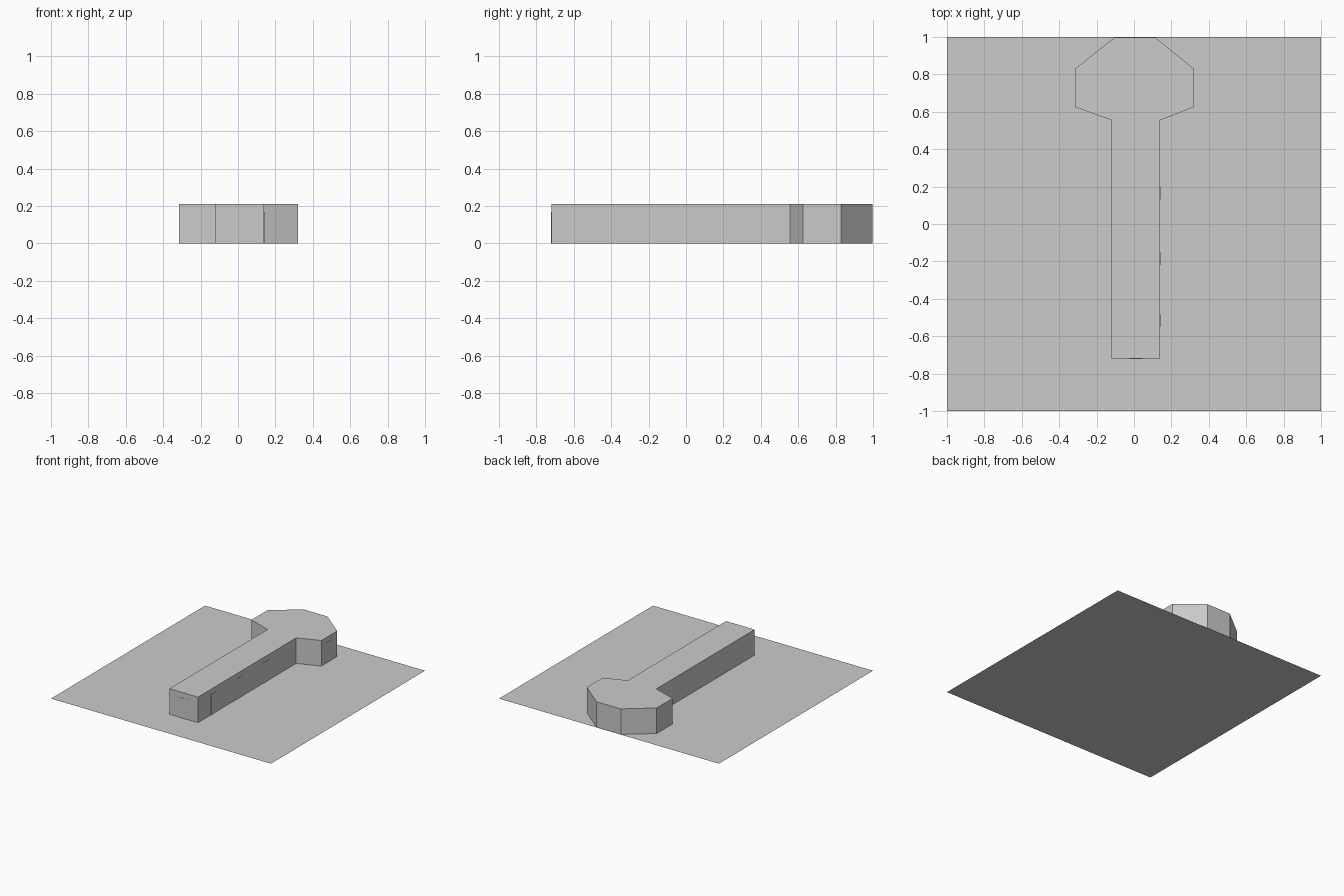
import bpy, bmesh

if "Cube" in bpy.data.objects:
    bpy.data.objects.remove(bpy.data.objects["Cube"])

def link(name, bm):
    bmesh.ops.recalc_face_normals(bm, faces=bm.faces)
    mesh = bpy.data.meshes.new(name)
    bm.to_mesh(mesh)
    bm.free()
    obj = bpy.data.objects.new(name, mesh)
    bpy.context.collection.objects.link(obj)
    return obj

def prism(name, outline, height):
    bm = bmesh.new()
    face = bm.faces.new([bm.verts.new((x, y, 0)) for x, y in outline])
    ext = bmesh.ops.extrude_face_region(bm, geom=[face], use_keep_orig=True)
    bmesh.ops.translate(bm, vec=(0, 0, height),
                        verts=[v for v in ext["geom"] if isinstance(v, bmesh.types.BMVert)])
    return link(name, bm)

# Flat base sheet
bpy.ops.mesh.primitive_plane_add(size=2)
bpy.context.object.name = "base_sheet"

# Long hall with a many-sided head at the back
prism("hall", [(-0.12, -0.72), (0.14, -0.72), (0.14, 0.555), (0.32, 0.625),
               (0.32, 0.83), (0.115, 0.997), (-0.105, 0.997),
               (-0.315, 0.83), (-0.315, 0.625), (-0.12, 0.555)], 0.21)

# Thin door panels lying almost flush on the walls
def door(name, x0, x1, y0, y1):
    prism(name, [(x0, y0), (x1, y0), (x1, y1), (x0, y1)], 0.167)

door("front_door", -0.025, 0.045, -0.722, -0.718)
for i, y in enumerate((-0.55, -0.22, 0.13)):
    door(f"side_door_{i + 1}", 0.138, 0.142, y, y + 0.07)
door("head_door", 0.318, 0.3215, 0.69, 0.76)
